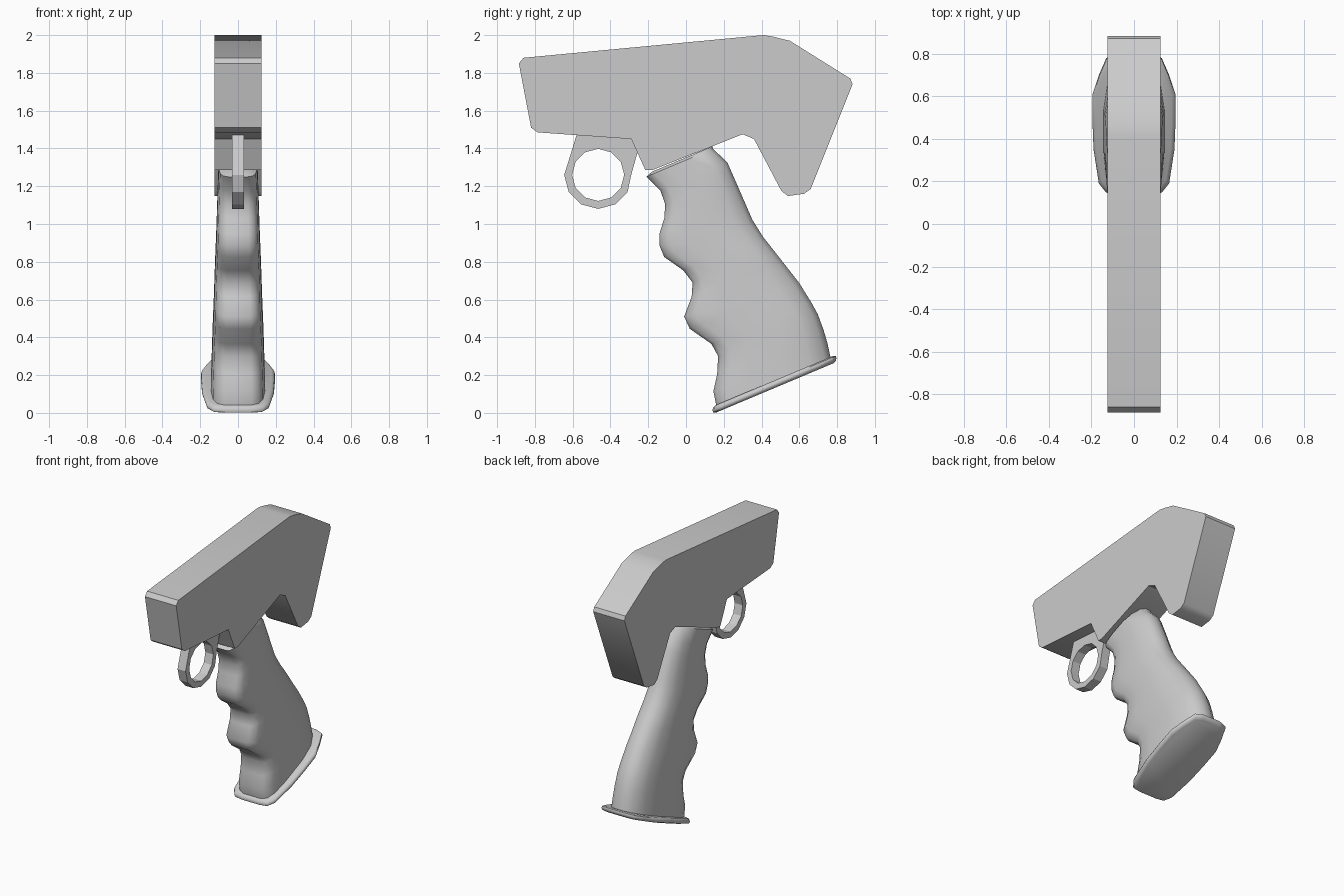
import bpy, bmesh, math

if "Cube" in bpy.data.objects:
    bpy.data.objects.remove(bpy.data.objects["Cube"])


def loft(name, rings, closed=False, smooth=35):
    """Skin a list of equal-length point loops; cap the ends unless closed."""
    bm = bmesh.new()
    loops = [[bm.verts.new(p) for p in ring] for ring in rings]
    pairs = list(zip(loops, loops[1:]))
    if closed:
        pairs.append((loops[-1], loops[0]))
    else:
        bm.faces.new(loops[0])
        bm.faces.new(loops[-1])
    n = len(loops[0])
    for a, b in pairs:
        for i in range(n):
            j = (i + 1) % n
            bm.faces.new((a[i], a[j], b[j], b[i]))
    bmesh.ops.recalc_face_normals(bm, faces=bm.faces)
    mesh = bpy.data.meshes.new(name)
    bm.to_mesh(mesh)
    bm.free()
    mesh.polygons.foreach_set("use_smooth", [True] * len(mesh.polygons))
    mesh.set_sharp_from_angle(angle=math.radians(smooth))
    obj = bpy.data.objects.new(name, mesh)
    bpy.context.collection.objects.link(obj)
    return obj


def at_x(profile, x):
    return [(x, y, z) for y, z in profile]


def lerp_table(table, s):
    """Interpolate (s, value) pairs sorted by descending s, clamped."""
    if s >= table[0][0]:
        return table[0][1]
    for (s0, v0), (s1, v1) in zip(table, table[1:]):
        if s >= s1:
            return v0 + (v1 - v0) * (s0 - s) / (s0 - s1)
    return table[-1][1]


# Receiver body: side profile extruded across x
body = [(-0.86, 1.88), (0.41, 2.0), (0.46, 1.992), (0.55, 1.97), (0.87, 1.77),
        (0.882, 1.74), (0.66, 1.185), (0.625, 1.16), (0.54, 1.148), (0.505, 1.175),
        (0.36, 1.45), (0.30, 1.475), (-0.18, 1.285), (-0.215, 1.285),
        (-0.29, 1.45), (-0.785, 1.485), (-0.82, 1.51), (-0.885, 1.85)]
loft("receiver_body", [at_x(body, -0.125), at_x(body, 0.125)])

# Trigger ring: twelve-sided hole in a plate that runs up into the body
cy, cz = -0.465, 1.26


def circle(r, steps):
    return [(cy + r * math.cos(math.radians(30 * i)),
             cz + r * math.sin(math.radians(30 * i))) for i in steps]


inner = circle(0.138, range(12))
outer = [(-0.29, 1.26), (-0.255, 1.385), (-0.29, 1.47), (-0.465, 1.47),
         (-0.58, 1.47), (-0.612, 1.365)] + circle(0.18, range(6, 12))
loft("trigger_ring", [at_x(outer, -0.032), at_x(outer, 0.032),
                      at_x(inner, 0.032), at_x(inner, -0.032)], closed=True, smooth=25)

# Pistol grip: tilted rounded sections between finger-grooved front and curved back
SLOPE = 0.42
front = [(-0.18, 1.277), (-0.21, 1.25), (-0.135, 1.175), (-0.11, 1.105),
         (-0.115, 1.03), (-0.14, 0.95), (-0.14, 0.885), (-0.115, 0.825),
         (-0.015, 0.755), (0.035, 0.69), (0.03, 0.615), (-0.01, 0.51),
         (0.02, 0.445), (0.135, 0.365), (0.17, 0.30), (0.165, 0.205),
         (0.145, 0.115), (0.16, 0.04)]
back = [(0.14, 1.40), (0.20, 1.37), (0.37, 0.98), (0.50, 0.815), (0.625, 0.655),
        (0.71, 0.50), (0.765, 0.315)]
back_table = [(z - SLOPE * y, y) for y, z in back]
section = [(0, 0.5), (0.03, 0.77), (0.12, 0.93), (0.3, 1), (0.62, 1),
           (0.82, 0.87), (0.95, 0.58), (1, 0.2)]
rings = []
for k, (y0, z0) in enumerate(front):
    s = z0 - SLOPE * y0
    y1 = lerp_table(back_table, s)
    w = 0.142 - 0.03 * s - (0.02 if k == 0 else 0)
    half = [(w * f, y0 + t * (y1 - y0)) for t, f in section]
    loop = half + [(-x, y) for x, y in reversed(half)]
    rings.append([(x, y, s + SLOPE * y) for x, y in loop])
loft("pistol_grip", rings, smooth=45)

# Base plate: tilted flared plate with a rounded rim
outline = [(0.14, 0.07), (0.147, 0.13), (0.19, 0.165), (0.35, 0.19), (0.48, 0.195),
           (0.61, 0.195), (0.70, 0.165), (0.78, 0.13), (0.797, 0.07)]
plate = outline + [(y, -x) for y, x in reversed(outline)]
rings = []
for h, inset in [(0, 0.018), (0.008, 0.004), (0.02, 0), (0.033, 0.004), (0.04, 0.018)]:
    ring = []
    for y, x in plate:
        py = 0.47 + (y - 0.47) * (1 - inset / 0.33)
        ring.append((x * (1 - inset / 0.19), py, SLOPE * (py - 0.155) + h))
    rings.append(ring)
loft("base_plate", rings, smooth=50)
